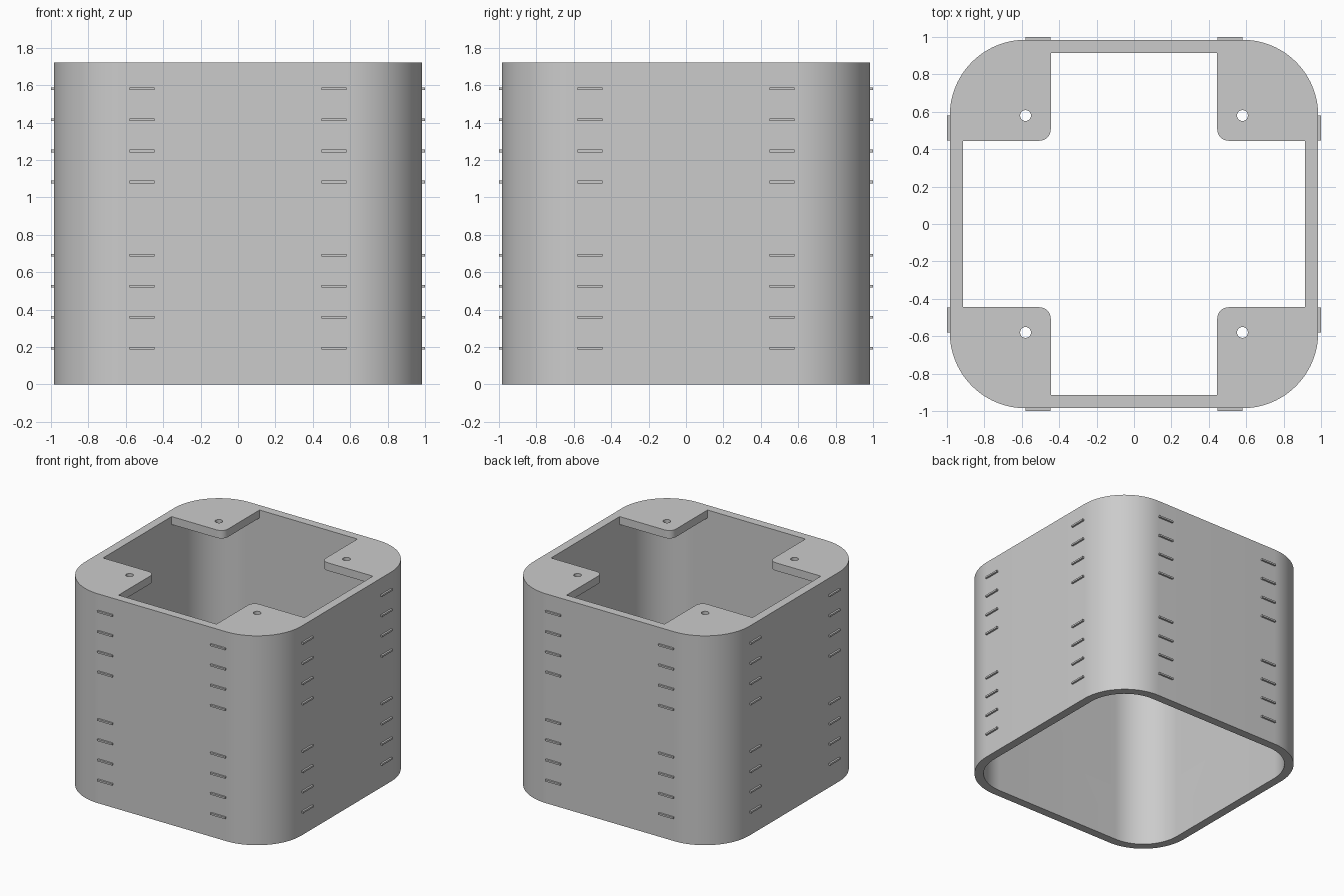
import bpy
import bmesh
from math import pi, cos, sin, radians
from mathutils import Matrix

if "Cube" in bpy.data.objects:
    bpy.data.objects.remove(bpy.data.objects["Cube"], do_unlink=True)

HEIGHT = 1.72
OUTER = 0.985          # half width of the body
INNER = 0.915          # half width of the cavity
HOLE = 0.58            # screw holes share the centres of the corner arcs
TAB = 0.445            # inner edge of the corner tabs
TAB_R = 0.06           # rounding of the tab corners
TAB_Z = HEIGHT - 0.065

grey = bpy.data.materials.new("light grey")
grey.use_nodes = True
colour = (0.6, 0.6, 0.6, 1)
grey.diffuse_color = colour
grey.node_tree.nodes["Principled BSDF"].inputs["Base Color"].default_value = colour


def arc(cx, cy, r, start, end, steps):
    """Points on an arc, angles in degrees."""
    angles = [radians(start + (end - start) * i / steps) for i in range(steps + 1)]
    return [(cx + r * cos(a), cy + r * sin(a)) for a in angles]


def four_way(points):
    """Repeat a quarter outline around z."""
    out = []
    for turn in range(4):
        c, s = round(cos(turn * pi / 2)), round(sin(turn * pi / 2))
        out += [(c * x - s * y, s * x + c * y) for x, y in points]
    return out


def prism(name, outline, z0, z1):
    bm = bmesh.new()
    face = bm.faces.new([bm.verts.new((x, y, z0)) for x, y in outline])
    top = bmesh.ops.extrude_face_region(bm, geom=[face])["geom"]
    verts = [v for v in top if isinstance(v, bmesh.types.BMVert)]
    bmesh.ops.translate(bm, verts=verts, vec=(0, 0, z1 - z0))
    bmesh.ops.recalc_face_normals(bm, faces=bm.faces)
    mesh = bpy.data.meshes.new(name)
    bm.to_mesh(mesh)
    bm.free()
    mesh.materials.append(grey)
    obj = bpy.data.objects.new(name, mesh)
    bpy.context.collection.objects.link(obj)
    return obj


# Body block with large rounded corners
body = prism("body_shell", four_way(arc(HOLE, HOLE, OUTER - HOLE, 0, 90, 24)), 0, HEIGHT)

# Cavity open at the bottom, and the cross-shaped opening between the tabs
cutters = [
    prism("cavity_cutter", four_way(arc(HOLE, HOLE, INNER - HOLE, 0, 90, 24)), -0.1, TAB_Z),
    prism("opening_cutter",
          four_way([(INNER, TAB)]
                   + arc(TAB + TAB_R, TAB + TAB_R, TAB_R, 270, 180, 8)
                   + [(TAB, INNER)]), TAB_Z - 0.1, HEIGHT + 0.1),
]

# Screw holes through the tabs
for sx in (-1, 1):
    for sy in (-1, 1):
        circle = arc(sx * HOLE, sy * HOLE, 0.029, 0, 360, 24)[:-1]
        cutters.append(prism("screw_hole_cutter", circle, TAB_Z - 0.1, HEIGHT + 0.1))

for cutter in cutters:
    cutter.hide_render = True
    mod = body.modifiers.new(cutter.name, "BOOLEAN")
    mod.operation = "DIFFERENCE"
    mod.solver = "EXACT"
    mod.object = cutter

# Bake the cuts and drop the cutters
bpy.context.view_layer.update()
depsgraph = bpy.context.evaluated_depsgraph_get()
cut_mesh = bpy.data.meshes.new_from_object(body.evaluated_get(depsgraph))
body.modifiers.clear()
body.data = cut_mesh
for cutter in cutters:
    bpy.data.objects.remove(cutter, do_unlink=True)

bpy.ops.object.select_all(action="DESELECT")
body.select_set(True)
bpy.context.view_layer.objects.active = body
bpy.ops.object.shade_smooth_by_angle(angle=radians(30))

# Short raised ribs, two columns in two groups of four on every side
bm = bmesh.new()
for turn in range(4):
    spin = Matrix.Rotation(turn * pi / 2, 4, "Z")
    for side in (-1, 1):
        for base in (0.193, 1.082):
            for row in range(4):
                place = Matrix.Translation((side * 0.513, -0.985, base + row * 0.166))
                size = Matrix.Diagonal((0.135, 0.03, 0.014, 1))
                bmesh.ops.create_cube(bm, size=1, matrix=spin @ place @ size)
rib_mesh = bpy.data.meshes.new("side_ribs")
bm.to_mesh(rib_mesh)
bm.free()
rib_mesh.materials.append(grey)
ribs = bpy.data.objects.new("side_ribs", rib_mesh)
bpy.context.collection.objects.link(ribs)
